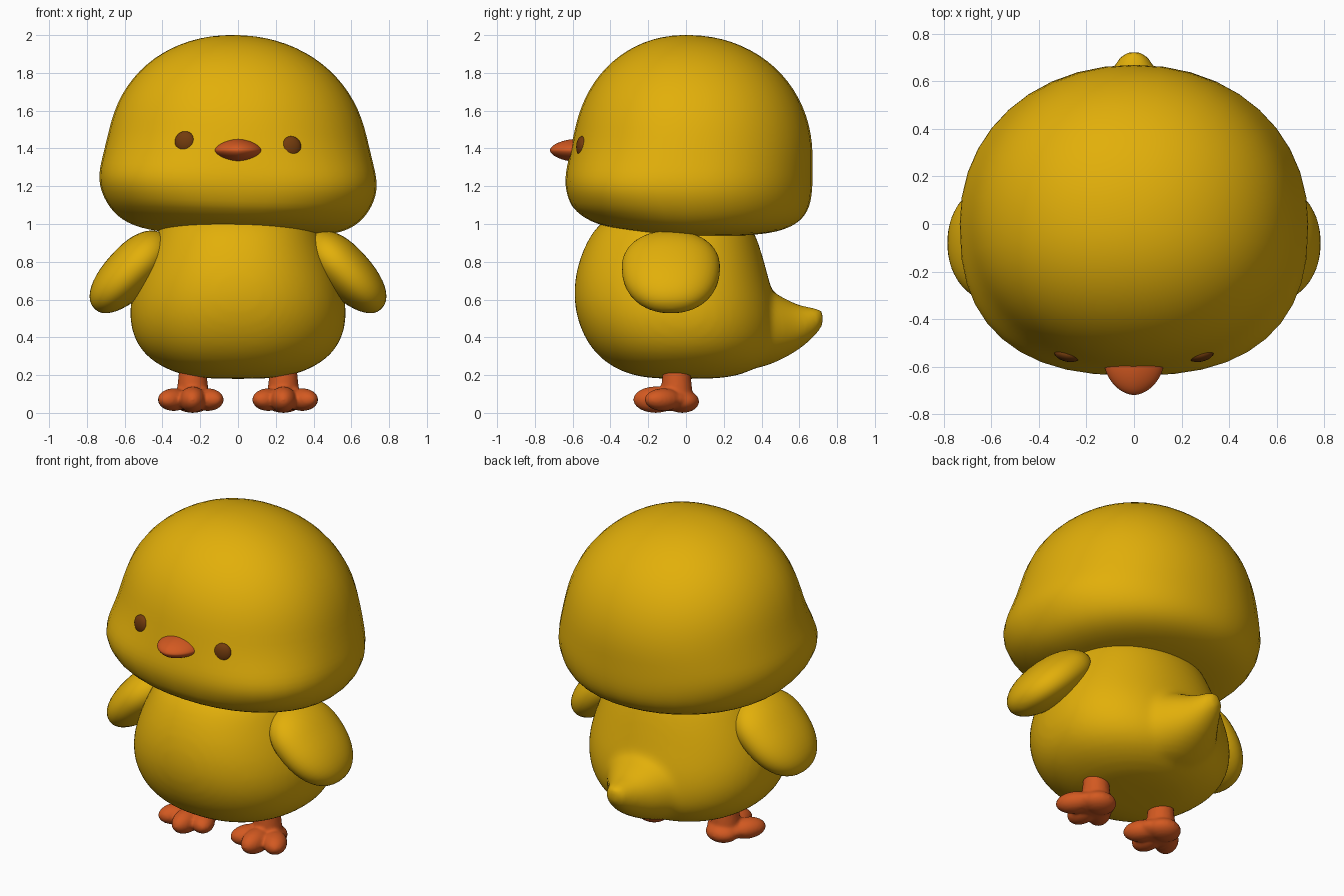
import bpy, bmesh, math
from mathutils import Matrix, Vector

if "Cube" in bpy.data.objects:
    bpy.data.objects.remove(bpy.data.objects["Cube"])


def material(name, rgb):
    mat = bpy.data.materials.new(name)
    mat.use_nodes = True
    mat.diffuse_color = (*rgb, 1)
    mat.node_tree.nodes["Principled BSDF"].inputs["Base Color"].default_value = (*rgb, 1)
    return mat


YELLOW = material("yellow down", (0.76, 0.43, 0.003))
ORANGE = material("orange", (0.65, 0.1, 0.015))
BROWN = material("brown", (0.17, 0.044, 0.004))


def round_power(value, power):
    return math.copysign(abs(value) ** (2 / power), value)


def dome(u, power=2):
    """Radius of a rounded end at height u between -1 and 1."""
    return (1 - abs(u) ** power) ** (1 / power)


def heights(steps, start=-1):
    """Heights from start to 1, closer together near the poles."""
    low = math.asin(start)
    for i in range(steps):
        yield math.sin((low + (math.pi / 2 - low) * i / (steps - 1)) * 0.98)


def loft(bm, rings, along_y=False, power=lambda t: 2.1, matrix=Matrix()):
    """Skin rounded rings, each given as (position, half width, low, high)."""
    segs = 40
    loops = []
    for t, width, low, high in rings:
        middle = (low + high) / 2 if along_y else 0
        loop = []
        for i in range(segs):
            angle = math.tau * i / segs
            c, s = math.cos(angle), math.sin(angle)
            p = power(t) if s < 0 or along_y else 2.1
            reach = high - middle if s > 0 else middle - low
            x = width * round_power(c, p)
            f = middle + reach * round_power(s, p)
            co = Vector((x, t, f) if along_y else (x, f, t))
            loop.append(bm.verts.new(matrix @ co))
        loops.append(loop)
    for a, b in zip(loops, loops[1:]):
        for i in range(segs):
            j = (i + 1) % segs
            bm.faces.new((a[i], a[j], b[j], b[i]))
    bm.faces.new(loops[0])
    bm.faces.new(loops[-1])


def ball(bm, centre, size, turn=0):
    matrix = (Matrix.Translation(centre) @ Matrix.Rotation(turn, 4, 'Z')
              @ Matrix.Diagonal((*size, 1)))
    bmesh.ops.create_uvsphere(bm, u_segments=24, v_segments=16, radius=1, matrix=matrix)


def finish(name, bm, mat, subdivide=0, voxel=0, smooth=0):
    bmesh.ops.recalc_face_normals(bm, faces=bm.faces[:])
    mesh = bpy.data.meshes.new(name)
    bm.to_mesh(mesh)
    bm.free()
    mesh.materials.append(mat)
    for face in mesh.polygons:
        face.use_smooth = True
    ob = bpy.data.objects.new(name, mesh)
    bpy.context.collection.objects.link(ob)
    if subdivide:
        mod = ob.modifiers.new("Subdivide", 'SUBSURF')
        mod.levels = mod.render_levels = subdivide
    if voxel:
        mod = ob.modifiers.new("Fuse", 'REMESH')
        mod.mode, mod.voxel_size, mod.use_smooth_shade = 'VOXEL', voxel, True
        mod = ob.modifiers.new("Soften", 'SMOOTH')
        mod.factor, mod.iterations = 0.5, smooth


# Head: round dome above, flatter underside, full cheeks at the front and sides
def cheek(z):
    return math.exp(-((z - 1.22) / 0.16) ** 2)


bm = bmesh.new()
rings = []
for u in heights(40):
    z = 1.35 + u * (0.65 if u > 0 else 0.41)
    r = dome(u, 2.1 if u > 0 else 4.5)
    full = r * (1 + 0.065 * cheek(z))
    rings.append((z, 0.69 * full, -0.6 * full, 0.67 * r))
loft(bm, rings, power=lambda z: 2.1 + 0.4 * cheek(z))
for v in bm.verts:
    if v.co.z < 1.1 and v.co.y < 0:      # chin lifts towards the front
        v.co.z -= 0.5 * v.co.y * (1.1 - v.co.z)
    v.co.z -= 0.03 * v.co.x              # slight sideways tilt
finish("head", bm, YELLOW)

# Body fused with the upturned tail
bm = bmesh.new()
loft(bm, [
    (0.18, 0.1, -0.1, 0.1), (0.19, 0.3, -0.3, 0.3), (0.3, 0.52, -0.49, 0.48),
    (0.5, 0.59, -0.59, 0.5), (0.7, 0.55, -0.6, 0.44), (0.9, 0.46, -0.54, 0.39),
    (1.1, 0.36, -0.4, 0.3)], power=lambda z: 2.2)
loft(bm, [
    (0.25, 0.38, 0.2, 0.74), (0.45, 0.24, 0.25, 0.65), (0.6, 0.12, 0.33, 0.56),
    (0.7, 0.07, 0.42, 0.56), (0.73, 0.03, 0.47, 0.54)], along_y=True)
finish("body_and_tail", bm, YELLOW, subdivide=2, voxel=0.02, smooth=10)

# Wings: egg shapes angled out and down
for side, label in ((1, "left"), (-1, "right")):
    k = math.sqrt(0.5)
    frame = Matrix(((0, side * k, side * k, side * 0.54),
                    (1, 0, 0, -0.08),
                    (0, k, -k, 0.77),
                    (0, 0, 0, 1)))
    rings = []
    for u in heights(24):
        r = dome(u, 2.2)
        rings.append((u * (0.31 if u > 0 else 0.23), 0.26 * r, -0.13 * r, 0.14 * r))
    bm = bmesh.new()
    loft(bm, rings, matrix=frame)
    finish(label + "_wing", bm, YELLOW)

# Legs flaring into three-toed feet
for side, label in ((1, "left"), (-1, "right")):
    bm = bmesh.new()
    x = side * 0.24
    bmesh.ops.create_cone(bm, cap_ends=True, segments=24, radius1=0.09, radius2=0.07,
                          depth=0.2, matrix=Matrix.Translation((x, -0.05, 0.15)))
    ball(bm, (x, -0.02, 0.06), (0.1, 0.09, 0.06))
    ball(bm, (x, -0.08, 0.07), (0.13, 0.11, 0.06))
    ball(bm, (x, -0.16, 0.07), (0.07, 0.12, 0.07))
    for out in (1, -1):
        ball(bm, (x + side * 0.01 + out * 0.09, -0.12, 0.07), (0.07, 0.11, 0.06), turn=out * 0.6)
    finish(label + "_foot", bm, ORANGE, voxel=0.01, smooth=4)

# Beak: blunt cone with a lens-shaped section
bm = bmesh.new()
rings = []
for u in heights(16, start=-0.3):
    r = dome(u, 1.8)
    rings.append((-0.58 - 0.14 * u, 0.126 * r, 1.39 - 0.06 * r, 1.39 + 0.06 * r))
loft(bm, rings, along_y=True, power=lambda y: 1.7)
finish("beak", bm, ORANGE)

# Eyes
for side, label in ((1, "left"), (-1, "right")):
    bm = bmesh.new()
    ball(bm, (side * 0.28, -0.55, 1.42 - side * 0.013), (0.056, 0.03, 0.058), turn=side * 0.2)
    finish(label + "_eye", bm, BROWN)
